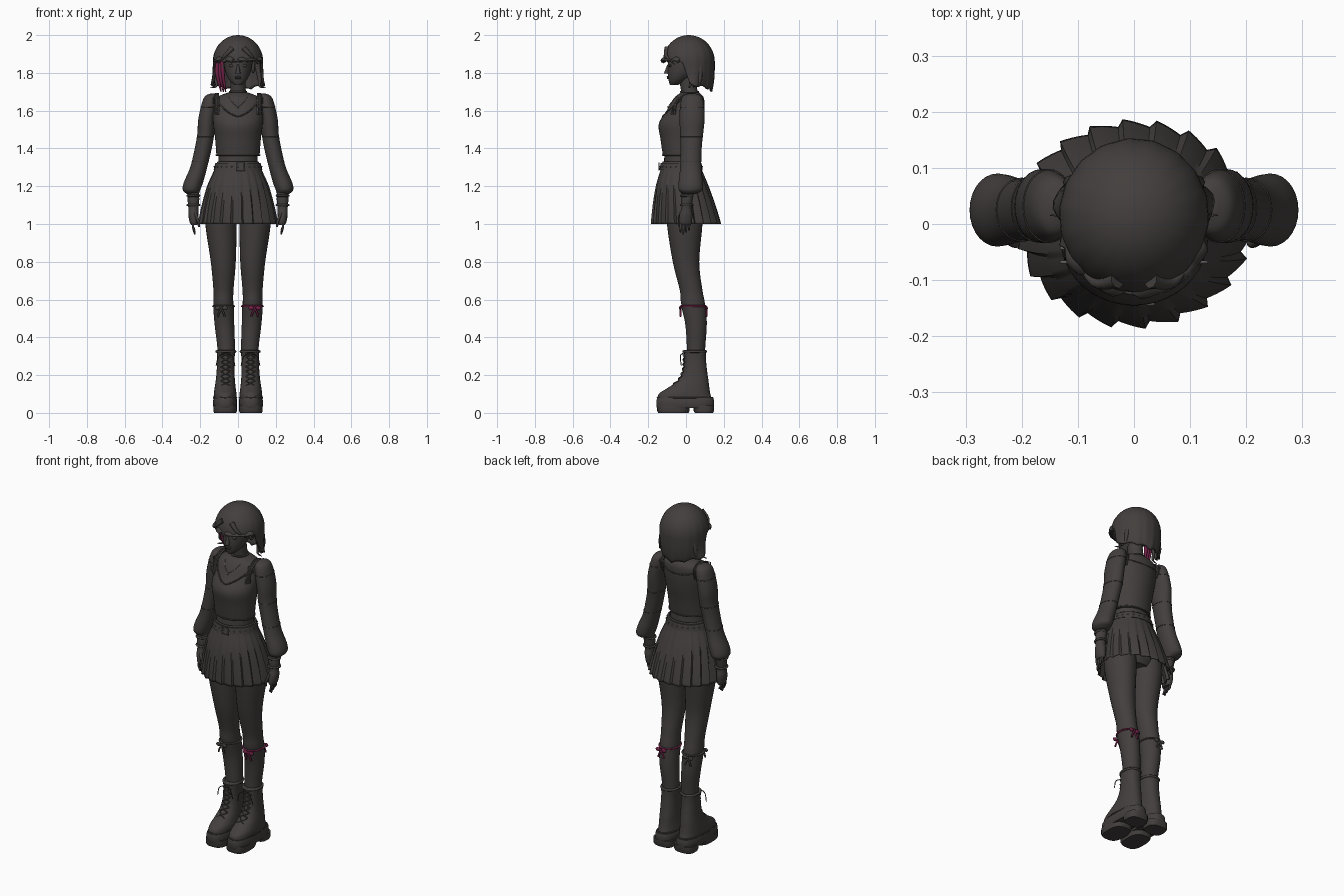
import bpy, bmesh, math
from math import sin, cos, pi
from mathutils import Vector

if "Cube" in bpy.data.objects:
    bpy.data.objects.remove(bpy.data.objects["Cube"])


def material(name, colour):
    mat = bpy.data.materials.new(name)
    mat.use_nodes = True
    mat.diffuse_color = (*colour, 1)
    mat.node_tree.nodes["Principled BSDF"].inputs["Base Color"].default_value = (*colour, 1)
    return mat


charcoal = material("charcoal", (.055, .049, .047))
magenta = material("dark_magenta", (.16, .015, .06))
steel = material("steel_grey", (.13, .12, .12))


def finish(name, bm, mat, thickness=0, recalc=True):
    if recalc:
        bmesh.ops.recalc_face_normals(bm, faces=bm.faces[:])
    mesh = bpy.data.meshes.new(name)
    bm.to_mesh(mesh)
    bm.free()
    mesh.materials.append(mat)
    mesh.shade_smooth()
    mesh.set_sharp_from_angle(angle=.8)
    obj = bpy.data.objects.new(name, mesh)
    bpy.context.collection.objects.link(obj)
    if thickness:
        mod = obj.modifiers.new("thickness", "SOLIDIFY")
        mod.thickness, mod.offset = thickness, -1
    return obj


def smooth_keys(keys, steps):
    # Catmull-Rom through the given cross-section keys
    out, last = [], len(keys) - 1
    for i in range(last):
        a, b, c, d = (keys[max(0, min(last, i + k))] for k in (-1, 0, 1, 2))
        for s in range(steps):
            t = s / steps
            out.append([q + t / 2 * (r - p + t * (2*p - 5*q + 4*r - u + t * (3*(q - r) + u - p)))
                        for p, q, r, u in zip(a, b, c, d)])
    return out + [list(keys[-1])]


def ring_at(keys, z):
    rows = sorted(smooth_keys(keys, 8))
    for lo, hi in zip(rows, rows[1:]):
        if lo[0] <= z <= hi[0]:
            t = (z - lo[0]) / max(hi[0] - lo[0], 1e-6)
            return [p + t * (q - p) for p, q in zip(lo, hi)]
    return rows[0] if z < rows[0][0] else rows[-1]


def surface_y(keys, x, z, side=-1):
    _, cx, cy, rx, ry = ring_at(keys, z)
    return cy + side * ry * math.sqrt(max(0, 1 - ((x - cx) / rx) ** 2))


def loft(name, keys, mat=charcoal, n=28, steps=5, power=2, wave=None, caps=True, side=1, thickness=0):
    # keys: height, centre x, centre y, half width, half depth
    bm, rings = bmesh.new(), []
    rows = smooth_keys(keys, steps)
    for j, (z, cx, cy, rx, ry) in enumerate(rows):
        ring = []
        for i in range(n):
            a = 2 * pi * i / n
            c, s = cos(a), sin(a)
            k = (abs(c) ** power + abs(s) ** power) ** (-1 / power)
            if wave:
                k *= 1 + wave(i, j / (len(rows) - 1))
            ring.append(bm.verts.new((side * (cx + rx * c * k), cy + ry * s * k, z)))
        rings.append(ring)
    for lo, hi in zip(rings, rings[1:]):
        for i in range(n):
            bm.faces.new((lo[i], lo[(i + 1) % n], hi[(i + 1) % n], hi[i]))
    if caps:
        bm.faces.new(rings[0])
        bm.faces.new(rings[-1])
    return finish(name, bm, mat, thickness)


def tube(name, points, radius, mat=charcoal, taper=None, closed=False):
    curve = bpy.data.curves.new(name, "CURVE")
    curve.dimensions, curve.bevel_depth = "3D", radius
    curve.bevel_resolution, curve.use_fill_caps = 2, True
    line = curve.splines.new("POLY")
    pts = [list(p) for p in points] if closed else smooth_keys(points, 4)
    line.points.add(len(pts) - 1)
    for i, p in enumerate(pts):
        line.points[i].co = (*p, 1)
        line.points[i].radius = taper(i / (len(pts) - 1)) if taper else 1
    line.use_cyclic_u = closed
    curve.materials.append(mat)
    obj = bpy.data.objects.new(name, curve)
    bpy.context.collection.objects.link(obj)
    return obj


def hoop(name, centre, rx, ry, radius, mat=charcoal):
    x, y, z = centre
    return tube(name, [(x + rx * cos(pi * i / 16), y + ry * sin(pi * i / 16), z) for i in range(32)],
                radius, mat, closed=True)


def ball(name, centre, size, mat=charcoal):
    bm = bmesh.new()
    bmesh.ops.create_uvsphere(bm, u_segments=16, v_segments=10, radius=1)
    bmesh.ops.scale(bm, vec=size, verts=bm.verts)
    bmesh.ops.translate(bm, vec=centre, verts=bm.verts)
    return finish(name, bm, mat)


def frame(name, centre, w, h, radius=.003):
    x, y, z = centre
    corners = [(x + a * w, y, z + b * h) for a, b in ((-1, -1), (1, -1), (1, 1), (-1, 1))]
    return tube(name, corners, radius, steel, closed=True)


# Head, face and neck
head = [(1.735, 0, -.065, .018, .02), (1.76, 0, -.045, .045, .047), (1.8, 0, -.02, .065, .077),
        (1.86, 0, .002, .078, .097), (1.92, 0, .012, .08, .1), (1.965, 0, .015, .05, .06)]
loft("head", head)
loft("neck", [(1.64, 0, .025, .06, .055), (1.7, 0, .018, .042, .044), (1.78, 0, .005, .041, .045)])
loft("nose", [(1.796, 0, -.1, .013, .014), (1.803, 0, -.1, .012, .015), (1.845, 0, -.09, .005, .008)], n=12)
for z in (1.772, 1.779):
    ball("lip", (0, surface_y(head, 0, z), z), (.019, .007, .005))
hoop("choker", (0, .018, 1.7), .044, .046, .005)
for s, label in ((1, "left"), (-1, "right")):
    ball(label + "_eye", (s * .033, surface_y(head, .033, 1.838) + .003, 1.838), (.015, .007, .008))
    tube(label + "_eyebrow", [(s * x, surface_y(head, x, z) - .001, z)
                              for x, z in ((.014, 1.858), (.035, 1.865), (.052, 1.858))], .003)
    ball(label + "_ear", (s * .08, .015, 1.83), (.011, .02, .032))

# Bobbed hair: a dome that drops long behind the ears and short over the brow
bm, rings, n, rows = bmesh.new(), [], 72, 22
for j in range(1, rows + 1):
    t, ring = j / rows, []
    for i in range(n):
        a = 2 * pi * i / n
        d = min(a, 2 * pi - a)
        drop = max(0, min(1, (d - 1.3) / .3))
        low = 1.86 - .13 * drop - .03 * max(0, d - 1.6) / 1.5 + .012 * abs(sin(5 * a)) + .01 * sin(13 * a) * (1 - drop)
        u = max(0, (t - .55) / .45)
        phi = min(1, t / .55) * pi / 2
        z = 1.86 + .14 * cos(phi) + (low - 1.86) * u
        flip = u ** 3 * (.2 * math.exp(-((d - 1.75) / .3) ** 2) - .1)
        r = sin(phi) * (1 + flip + .012 * t * sin(18 * a))
        ring.append(bm.verts.new((.133 * r * sin(a), .015 - .137 * r * cos(a), z)))
    rings.append(ring)
top = bm.verts.new((0, .015, 2))
for i in range(n):
    k = (i + 1) % n
    bm.faces.new((top, rings[0][i], rings[0][k]))
    for lo, hi in zip(rings, rings[1:]):
        bm.faces.new((lo[i], hi[i], hi[k], lo[k]))
finish("bob_hair", bm, charcoal, .012)
for s, label in ((1, "left"), (-1, "right")):
    for k in range(3):
        y = .03 + .022 * k
        tube(label + "_hair_curl", [(s * .1, y, 1.85), (s * .115, y, 1.77), (s * .115, y - .01, 1.73),
                                    (s * (.15 - .012 * k), y - .015, 1.72 + .01 * k)], .016,
             taper=lambda t: 1.05 - t)
    tube(label + "_fringe_lock", [(s * .03, -.1, 1.93), (s * .07, -.105, 1.89), (s * .105, -.06, 1.845)],
         .014, taper=lambda t: 1.1 - t)
for k in range(3):
    tube("coloured_hair_streak", [(-.085 - .012 * k, .015, 1.87), (-.08 - .015 * k, .005, 1.79),
                                  (-.065 - .012 * k, .015, 1.7)], .016, magenta, lambda t: 1.1 - .9 * t)

# Torso in a cropped top
torso = [(1.36, 0, -.03, .114, .092), (1.45, 0, -.03, .121, .105), (1.53, 0, -.027, .131, .117),
         (1.6, 0, -.003, .132, .1), (1.665, 0, .015, .12, .08), (1.695, 0, .022, .055, .05)]
loft("cropped_top", torso, n=40)
hoop("top_hem", (0, -.03, 1.365), .115, .093, .004)
loft("midriff", [(1.28, 0, -.027, .105, .093), (1.38, 0, -.028, .104, .085)])
for name, side, edge in (("front_neckline", -1, ((-.11, 1.655), (-.085, 1.62), (-.04, 1.585), (0, 1.57),
                                                (.04, 1.585), (.085, 1.62), (.11, 1.655))),
                         ("back_neckline", 1, ((-.11, 1.64), (-.05, 1.625), (.05, 1.625), (.11, 1.64)))):
    tube(name, [(x, surface_y(torso, x, z, side), z) for x, z in edge], .004)
tube("necklace", [(x, surface_y(torso, x, z) - .002, z)
                  for x, z in ((-.05, 1.675), (-.03, 1.645), (0, 1.625), (.03, 1.645), (.05, 1.675))], .0015, steel)
ball("pendant", (0, surface_y(torso, 0, 1.62) - .003, 1.62), (.005, .004, .006), steel)

# Pleated skirt and belt
skirt = [(1.33, 0, -.027, .109, .098), (1.28, 0, -.025, .128, .112), (1.2, 0, -.02, .162, .139),
         (1.1, 0, -.01, .189, .164), (1, 0, 0, .208, .183)]
loft("pleated_skirt", skirt, n=132, caps=False, thickness=.004,
     wave=lambda i, t: t * (.07 * (i % 6) / 5 - .045))
loft("belt", [(1.285, 0, -.026, .129, .115), (1.322, 0, -.026, .12, .108)], n=40, steps=1)
for k in range(24):
    a = 2 * pi * k / 24
    ball("belt_stud", (.125 * cos(a), -.026 + .112 * sin(a), 1.304), (.004, .004, .004), steel)
frame("belt_buckle", (.015, -.143, 1.304), .02, .02)
loft("hips", [(1.02, 0, 0, .1, .07), (1.1, 0, -.01, .15, .1), (1.29, 0, -.025, .11, .095)])

# Limbs, mirrored left and right
arm = [(1.69, .132, .032, .015, .02), (1.675, .14, .032, .036, .05), (1.63, .15, .032, .044, .063),
       (1.55, .165, .032, .046, .066), (1.48, .17, .03, .045, .061), (1.4, .184, .027, .045, .056),
       (1.3, .208, .025, .045, .056), (1.22, .236, .025, .051, .064), (1.18, .246, .024, .046, .062),
       (1.16, .24, .018, .033, .036)]
hand = [(1.18, .238, .012, .03, .032), (1.13, .236, .005, .031, .031), (1.085, .236, .002, .027, .027),
        (1.05, .236, 0, .027, .034), (1.01, .234, -.003, .022, .034), (.995, .232, -.003, .015, .028)]
leg = [(1.12, .088, -.01, .08, .095), (1, .09, -.007, .083, .094), (.8, .078, 0, .066, .07),
       (.65, .077, .027, .053, .06), (.58, .077, .037, .052, .063), (.47, .072, .053, .049, .054),
       (.33, .062, .053, .043, .045), (.2, .064, .05, .04, .045)]
boot = [(.06, .068, -.005, .061, .146), (.1, .068, -.008, .06, .137), (.13, .068, .012, .056, .112),
        (.17, .067, .037, .051, .082), (.22, .066, .047, .047, .065), (.28, .065, .047, .046, .059),
        (.33, .064, .047, .049, .059)]
for s, label in ((1, "left_"), (-1, "right_")):
    loft(label + "sleeve", arm, side=s)
    for z in (1.62, 1.46, 1.33):
        _, x, y, rx, ry = ring_at(arm, z)
        hoop(label + "sleeve_seam", (s * x, y, z), rx, ry, .002)
    loft(label + "hand", hand, side=s)
    for z in (1.15, 1.1):
        hoop(label + "wrist_band", (s * .236, .004, z), .031, .031, .006)
    for k in range(4):
        y, tip = -.026 + .015 * k, .945 + .012 * abs(k - 1)
        tube(label + "finger", [(s * .234, y, 1.02), (s * .238, y - .003, .985), (s * .228, y - .003, tip)],
             .0075, taper=lambda t: 1 - .4 * t)
    tube(label + "thumb", [(s * .228, -.025, 1.06), (s * .212, -.036, 1.02), (s * .206, -.034, .985)],
         .009, taper=lambda t: 1 - .4 * t)

    # Shoulder straps and their buckles
    for dx in (-.007, 0, .007):
        x = .112 + dx
        tube(label + "shoulder_strap", [(s * x, surface_y(torso, x, 1.58) - .003, 1.58), (s * x, -.045, 1.655),
                                        (s * x, .02, 1.69), (s * x, .075, 1.66),
                                        (s * x, surface_y(torso, x, 1.6, 1) + .003, 1.6)], .005)
    for z, side in ((1.655, -1), (1.61, -1), (1.65, 1)):
        frame(label + "strap_buckle", (s * .115, surface_y(torso, .11, z, side) + side * .015, z), .015, .014)

    # Leg, knee sock and ribbon
    loft(label + "leg", leg, side=s)
    loft(label + "knee_sock", [(z, x, y, rx + .003, ry + .003) for z, x, y, rx, ry in
                               (ring_at(leg, .3 + .03 * k) for k in range(10))], side=s)
    ribbon = magenta if s > 0 else charcoal
    _, x, y, rx, ry = ring_at(leg, .565)
    hoop(label + "sock_ribbon", (s * x, y, .565), rx + .004, ry + .004, .005, ribbon)
    for side in (-1, 1):
        by, bx = y + side * (ry + .007), s * (x + .012)
        ball(label + "bow_knot", (bx, by, .555), (.007, .007, .007), ribbon)
        for w in (-1, 1):
            ball(label + "bow_loop", (bx + w * .019, by, .555), (.015, .007, .011), ribbon)
            tube(label + "bow_tail", [(bx, by, .55), (bx + w * .012, by, .53), (bx + w * .018, by, .51)],
                 .005, ribbon)

    # Chunky laced boot
    loft(label + "boot", boot, side=s, n=36, power=2.3)
    hoop(label + "boot_collar", (s * .064, .047, .325), .049, .059, .007)
    loft(label + "boot_sole", [(z, .068, -.004, .064 - g, .153 - g) for z, g in
                               ((.025, .004), (.035, 0), (.065, 0), (.078, .004))], side=s, steps=1, power=2.8, n=36)
    hoop(label + "sole_welt", (s * .068, -.005, .08), .061, .146, .004)
    for part, y, depth in (("toe_tread", -.067, .086), ("heel_tread", .095, .054)):
        loft(label + part, [(0, .068, y, .058, depth - .006), (.01, .068, y, .062, depth),
                            (.04, .068, y, .062, depth)], side=s, steps=1, power=3)
    for k in range(7):
        z = .145 + .025 * k
        for w in (-1, 1):
            tube(label + "boot_lace", [(s * (.066 + w * q * .025), surface_y(boot, .066 + q * .025, z + h) - .004, z + h)
                                       for q, h in ((-1, 0), (0, .012), (1, .024))], .003)
    for w in (-1, 1):
        tube(label + "lace_end", [(s * .066, -.018, .315), (s * (.066 + w * .035), -.03, .3),
                                  (s * (.066 + w * .05), -.025, .25)], .0025)
